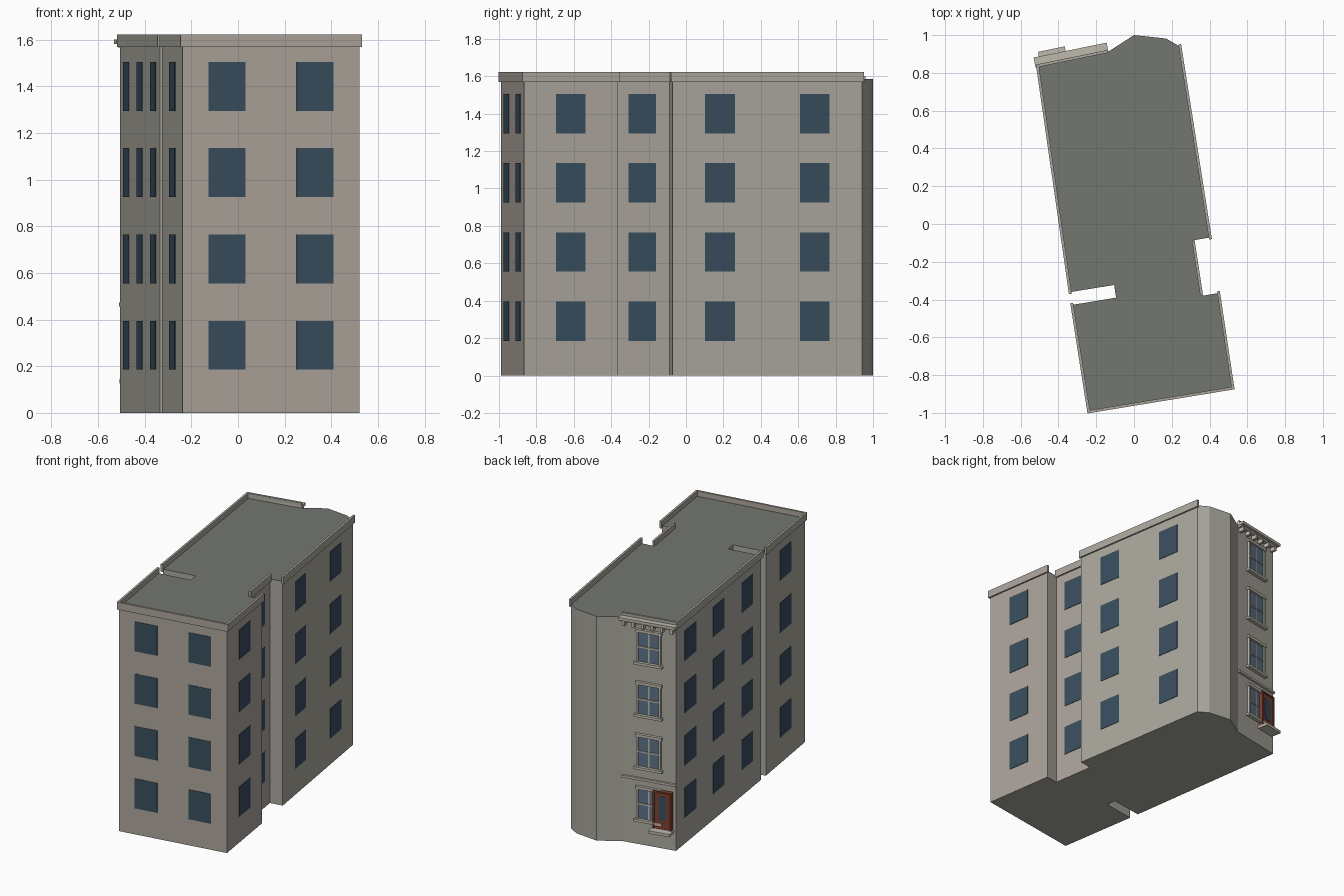
import bpy
from mathutils import Vector

if "Cube" in bpy.data.objects:
    bpy.data.objects.remove(bpy.data.objects["Cube"])


def mat(name, r, g, b):
    m = bpy.data.materials.new(name)
    m.diffuse_color = (r, g, b, 1)
    m.use_nodes = True
    m.node_tree.nodes["Principled BSDF"].inputs["Base Color"].default_value = m.diffuse_color
    return m


WALL = mat("wall_stone", 0.40, 0.39, 0.34)
WARM = mat("warm_wall", 0.41, 0.37, 0.33)
ROOF = mat("roof_grey", 0.17, 0.18, 0.16)
GLASS = mat("dark_glass", 0.04, 0.075, 0.11)
PANE = mat("light_glass", 0.11, 0.17, 0.24)
TRIM = mat("trim_stone", 0.52, 0.49, 0.42)
DOOR = mat("door_red", 0.22, 0.05, 0.03)

ROOF_Z, FLOOR_H, FLOORS = 1.585, 0.37, 4
SILL_Z, WIN_H = 0.185, 0.21

# Footprint, counter-clockwise from the front left corner
PLAN = [(-0.237, -0.99), (0.52, -0.866), (0.445, -0.366), (0.355, -0.381),
        (0.31, -0.087), (0.40, -0.072), (0.24, 0.941), (0.17, 0.982),
        (0.0, 1.0), (-0.14, 0.91), (-0.507, 0.835), (-0.335, -0.36),
        (-0.105, -0.323), (-0.095, -0.39), (-0.325, -0.428)]
N = len(PLAN)


def mesh_obj(name, verts, faces, mats):
    me = bpy.data.meshes.new(name)
    me.from_pydata(verts, [], faces)
    for m in mats:
        me.materials.append(m)
    ob = bpy.data.objects.new(name, me)
    bpy.context.collection.objects.link(ob)
    return ob


def edge(i):
    """Start, direction, outward normal and length of wall i."""
    a, b = Vector(PLAN[i]), Vector(PLAN[(i + 1) % N])
    d = (b - a).normalized()
    return a, d, Vector((d.y, -d.x)), (b - a).length


def wall_box(name, i, c, w, z0, z1, o0, o1, m):
    """Box on wall i: centre c along the wall, width w, from o0 to o1 outward."""
    a, d, n, _ = edge(i)
    ring = [a + d * (c + s * w / 2) + n * o
            for s, o in ((-1, o1), (1, o1), (1, o0), (-1, o0))]
    # reversed ring is counter-clockwise seen from above
    ring.reverse()
    verts = [(p.x, p.y, z) for z in (z0, z1) for p in ring]
    faces = [(3, 2, 1, 0), (4, 5, 6, 7)]
    faces += [(k, (k + 1) % 4, 4 + (k + 1) % 4, 4 + k) for k in range(4)]
    ob = mesh_obj(name, verts, faces, [m])
    # make sure the normals face outward
    import bmesh
    bm = bmesh.new()
    bm.from_mesh(ob.data)
    bmesh.ops.recalc_face_normals(bm, faces=bm.faces)
    bm.to_mesh(ob.data)
    bm.free()
    return ob


# Building body: walls, flat roof and underside
verts = [(x, y, z) for z in (0, ROOF_Z) for x, y in PLAN]
faces = [tuple(reversed(range(N))), tuple(range(N, 2 * N))]
faces += [(k, (k + 1) % N, N + (k + 1) % N, N + k) for k in range(N)]
body = mesh_obj("building_body", verts, faces, [WALL, WARM, ROOF])
body.data.polygons[1].material_index = 2
for k in (0, 1, 2, 3):
    body.data.polygons[2 + k].material_index = 1

# Parapet strips: wall index -> overrun at the ends
for i, ext in {0: 0.01, 1: 0.01, 3: 0, 5: 0.01, 9: 0, 10: 0.01, 14: 0.01}.items():
    L = edge(i)[3]
    wall_box(f"parapet_{i}", i, L / 2, L + 2 * ext, 1.57, 1.622, -0.004, 0.011,
             WARM if i < 4 else WALL)

# Plain windows: wall index -> number of columns
for i, cols in {0: 2, 1: 1, 3: 1, 5: 2, 10: 3, 14: 1}.items():
    L = edge(i)[3]
    w = 0.147 if i == 3 else 0.16
    for c in range(cols):
        for f in range(FLOORS):
            z = SILL_Z + f * FLOOR_H
            wall_box(f"window_{i}_{c}_{f}", i, L * (c + 0.5) / cols, w,
                     z, z + WIN_H, -0.004, 0.003, GLASS)

# Street facade on the back: sash windows with surround, sill and lintel
F = 9
FL = edge(F)[3]
C = FL * 0.5
W = 0.15
for f in range(FLOORS):
    z = SILL_Z + f * FLOOR_H
    t = z + WIN_H
    wall_box(f"sash_glass_{f}", F, C, W, z, t, -0.004, 0.004, PANE)
    for s in (-1, 1):
        wall_box(f"sash_jamb_{f}_{s}", F, C + s * (W / 2 + 0.005), 0.014,
                 z, t, -0.004, 0.016, TRIM)
    wall_box(f"sash_mullion_{f}", F, C, 0.008, z, t, 0, 0.009, TRIM)
    wall_box(f"sash_rail_{f}", F, C, W, z + WIN_H / 2 - 0.005,
             z + WIN_H / 2 + 0.005, 0, 0.011, TRIM)
    wall_box(f"sash_sill_{f}", F, C, W + 0.045, z - 0.018, z, -0.004, 0.026, TRIM)
    wall_box(f"sash_lintel_{f}", F, C, W + 0.035, t, t + 0.02, -0.004, 0.02, TRIM)

# Entrance door with jambs, glazed panel and doorstep
D = FL * 0.77
wall_box("door", F, D, 0.115, 0.145, 0.40, -0.004, 0.022, DOOR)
wall_box("door_glass", F, D, 0.05, 0.21, 0.375, 0.0, 0.025, GLASS)
for s in (-1, 1):
    wall_box(f"door_jamb_{s}", F, D + s * 0.06, 0.01, 0.145, 0.405, -0.004, 0.03, DOOR)
wall_box("door_head", F, D, 0.13, 0.40, 0.412, -0.004, 0.03, DOOR)
wall_box("doorstep", F, D, 0.145, 0.125, 0.145, -0.004, 0.075, TRIM)

# String course above the ground floor
wall_box("string_course", F, FL / 2, FL, 0.457, 0.473, -0.004, 0.015, TRIM)

# Cornice with bed moulding and brackets
wall_box("cornice_slab", F, FL / 2 + 0.005, FL + 0.02, 1.582, 1.602, -0.004, 0.05, TRIM)
wall_box("cornice_bed", F, FL / 2, FL + 0.005, 1.567, 1.582, -0.004, 0.03, TRIM)
for k in range(6):
    wall_box(f"cornice_bracket_{k}", F, 0.02 + k * (FL - 0.04) / 5, 0.018,
             1.54, 1.575, -0.004, 0.036, TRIM)
